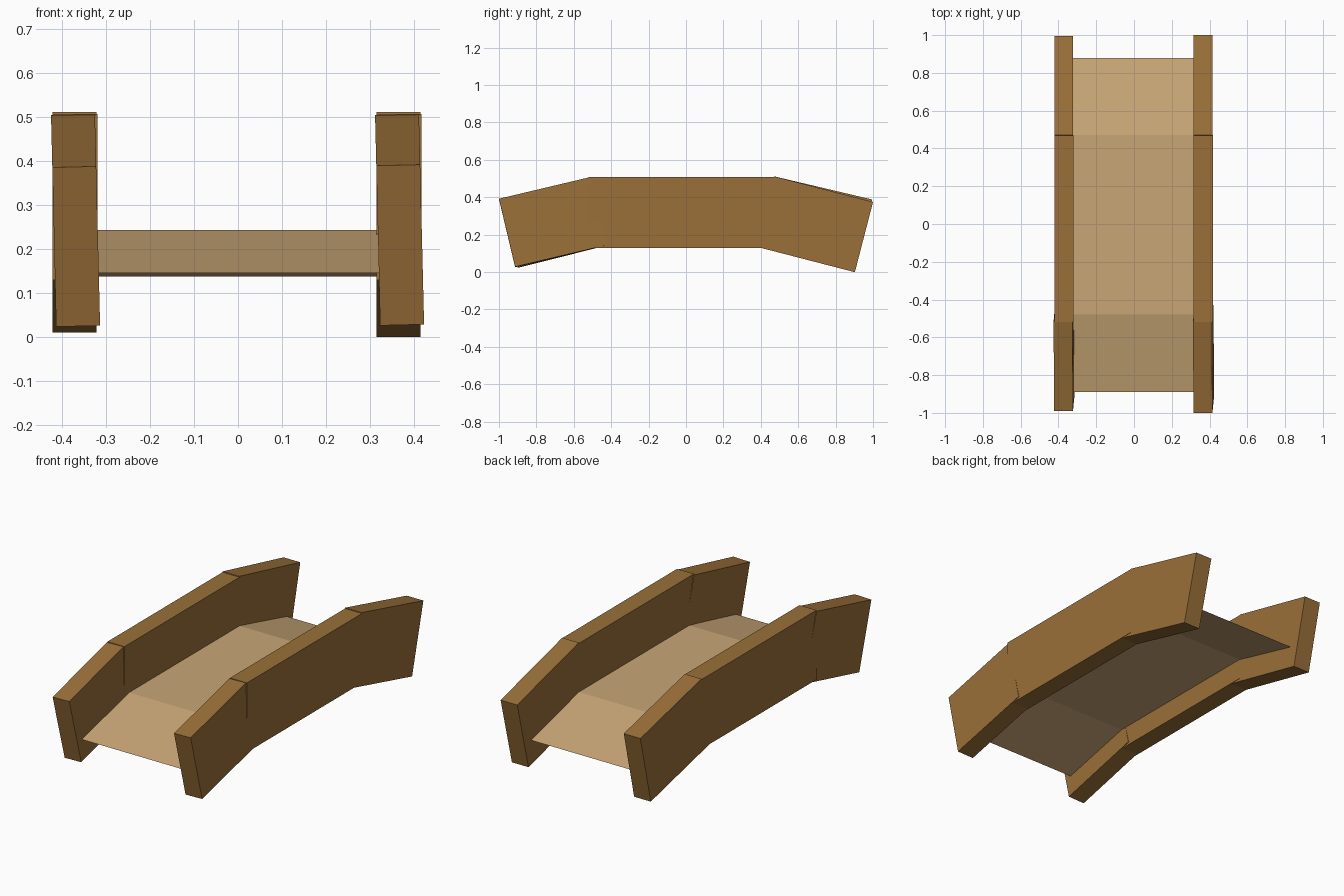
import bpy, bmesh
from math import radians, atan2, hypot
from mathutils import Matrix, Vector

if "Cube" in bpy.data.objects:
    bpy.data.objects.remove(bpy.data.objects["Cube"])


def material(name, color):
    m = bpy.data.materials.new(name)
    m.diffuse_color = color
    m.use_nodes = True
    m.node_tree.nodes["Principled BSDF"].inputs["Base Color"].default_value = m.diffuse_color
    return m


RAIL = material("rail_wood", (0.32, 0.16, 0.04, 1))
DECK = material("deck_wood", (0.58, 0.38, 0.18, 1))


def finish(name, bm, mat):
    mesh = bpy.data.meshes.new(name)
    bm.to_mesh(mesh)
    bm.free()
    mesh.materials.append(mat)
    ob = bpy.data.objects.new(name, mesh)
    bpy.context.collection.objects.link(ob)
    return ob


def board(name, x, a, b, height, width=0.1, roll=0.0):
    """Box hanging below its top edge, which runs from a to b, both (y, z)."""
    dy, dz = b[0] - a[0], b[1] - a[1]
    rot = Matrix.Rotation(atan2(dz, dy), 4, 'X')
    down = rot @ Vector((0, 0, -height / 2))
    mid = Vector((x, (a[0] + b[0]) / 2, (a[1] + b[1]) / 2)) + down
    bm = bmesh.new()
    bmesh.ops.create_cube(bm, size=1, matrix=(
        Matrix.Translation(mid) @ Matrix.Rotation(radians(roll), 4, 'Y') @ rot
        @ Matrix.Diagonal((width, hypot(dy, dz), height, 1))))
    return finish(name, bm, RAIL)


# Side rails: a level middle board with a sloping board at each end
for side, x, front, back in (
        ("left", -0.371, (-0.99, 0.387), (0.995, 0.388)),
        ("right", 0.367, (-1.0, 0.391), (1.0, 0.375))):
    board(side + "_rail_middle", x, (-0.52, 0.508), (0.472, 0.508), 0.378, 0.102)
    board(side + "_rail_front", x + 0.001, front, (-0.515, 0.506), 0.374, roll=-1.4)
    board(side + "_rail_back", x - 0.001, (0.47, 0.512), back, 0.388)

# Walkway: a thin sheet bent along the arch
bm = bmesh.new()
rows = [[bm.verts.new((x, y, z)) for x in (-0.33, 0.33)]
        for y, z in ((-0.89, 0.145), (-0.48, 0.243), (0.47, 0.243), (0.88, 0.137))]
for r, s in zip(rows, rows[1:]):
    bm.faces.new((r[0], r[1], s[1], s[0]))
finish("walkway", bm, DECK)
